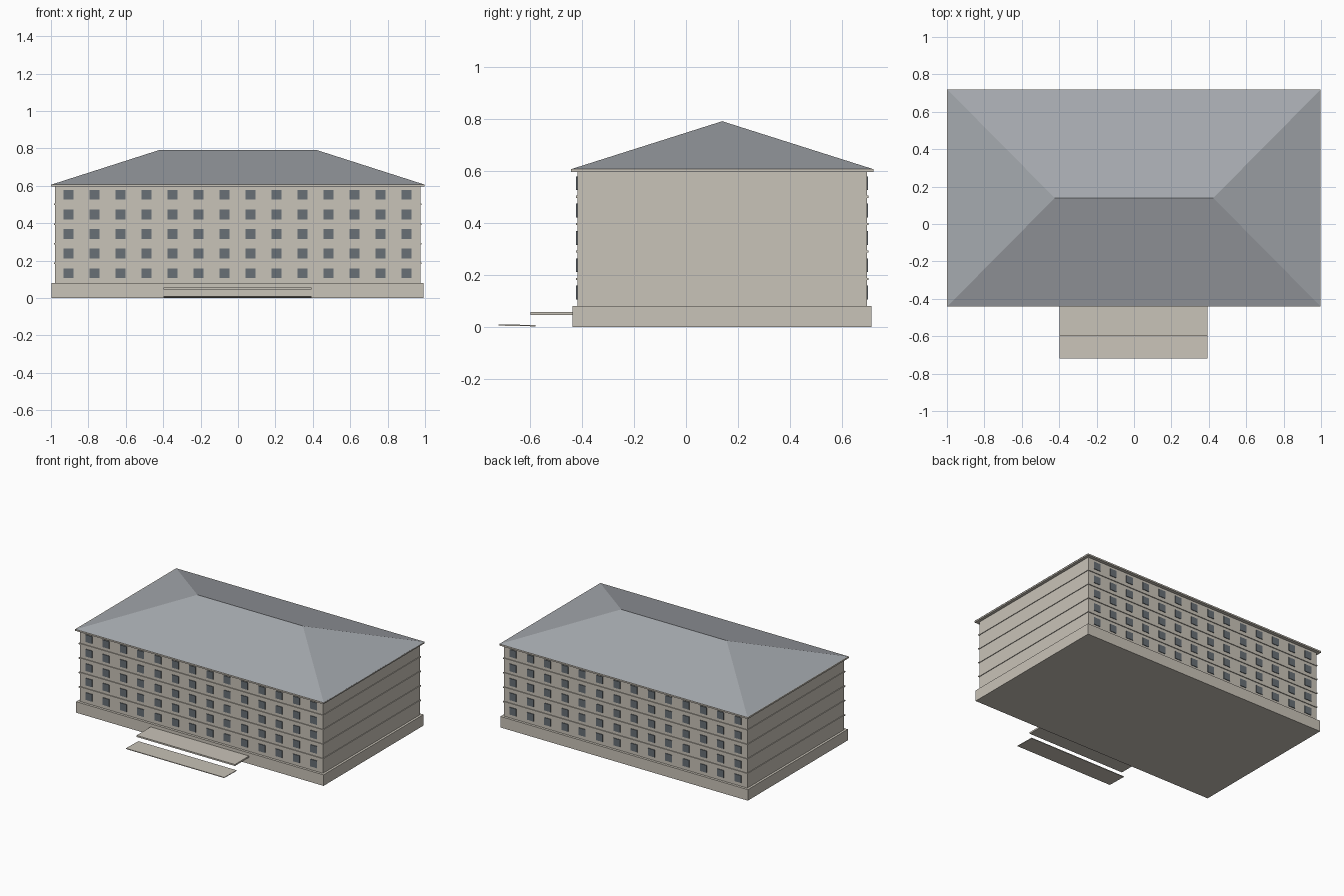
import bpy, bmesh, math
from mathutils import Matrix, Vector

cube = bpy.data.objects.get("Cube")
if cube:
    bpy.data.objects.remove(cube, do_unlink=True)


def material(name, rgb):
    """Flat material from 0-255 display values, stored as linear."""
    lin = [((c / 255 + 0.055) / 1.055) ** 2.4 for c in rgb] + [1]
    m = bpy.data.materials.new(name)
    m.use_nodes = True
    m.diffuse_color = lin
    m.node_tree.nodes["Principled BSDF"].inputs["Base Color"].default_value = lin
    return m


stone = material("warm_stone", (201, 195, 184))
slate = material("grey_slate", (165, 169, 174))
glass = material("dark_glass", (104, 112, 118))


def add_box(bm, centre, size):
    mat = Matrix.Translation(centre) @ Matrix.Diagonal((*size, 1))
    bmesh.ops.create_cube(bm, size=1, matrix=mat)


def finish(name, bm, mat):
    bmesh.ops.recalc_face_normals(bm, faces=bm.faces)
    mesh = bpy.data.meshes.new(name)
    bm.to_mesh(mesh)
    bm.free()
    mesh.materials.append(mat)
    ob = bpy.data.objects.new(name, mesh)
    bpy.context.collection.objects.link(ob)
    return ob


def block(name, half_x, y0, y1, z0, z1, mat):
    bm = bmesh.new()
    add_box(bm, (CX, (y0 + y1) / 2, (z0 + z1) / 2), (2 * half_x, y1 - y0, z1 - z0))
    return finish(name, bm, mat)


CX, CY = -0.002, 0.139      # centre of the main building
WALL_Y = 0.556              # half depth of the walls
STOREY = 0.105

# Plinth, walls and eaves
block("plinth", 0.994, CY - 0.574, CY + 0.574, 0, 0.08, stone)
block("walls", 0.977, CY - WALL_Y, CY + WALL_Y, 0.08, 0.6, stone)
block("eaves", 0.998, CY - 0.58, CY + 0.58, 0.596, 0.607, stone)

# Thin ledges between storeys
for i in range(4):
    z = 0.185 + i * STOREY
    block(f"ledge_{i + 1}", 0.982, CY - 0.562, CY + 0.562, z - 0.004, z + 0.004, stone)

# Windows on the front and back
for side, sign in (("front", -1), ("back", 1)):
    bm = bmesh.new()
    for row in range(5):
        for col in range(14):
            x = CX + (col - 6.5) * 0.139
            add_box(bm, (x, CY + sign * WALL_Y, 0.132 + row * STOREY), (0.053, 0.009, 0.053))
    finish(f"{side}_windows", bm, glass)

# Hipped roof: a box whose top is drawn in to a ridge
bm = bmesh.new()
add_box(bm, (0, CY, 0.698), (1.996, 1.16, 0.184))
for v in bm.verts:
    if v.co.z > 0.7:
        v.co.x = math.copysign(0.424, v.co.x)
        v.co.y = CY
bmesh.ops.remove_doubles(bm, verts=bm.verts, dist=0.0001)
finish("hipped_roof", bm, slate)

# Entrance slab and the slightly sloping step in front of it
block("entrance_slab", 0.395, -0.597, CY - 0.57, 0.046, 0.057, stone)
step = block("entrance_step", 0.395, -0.72, -0.577, 0.004, 0.009, stone)
for v in step.data.vertices:
    v.co.z += -0.02 * (v.co.y + 0.65)
